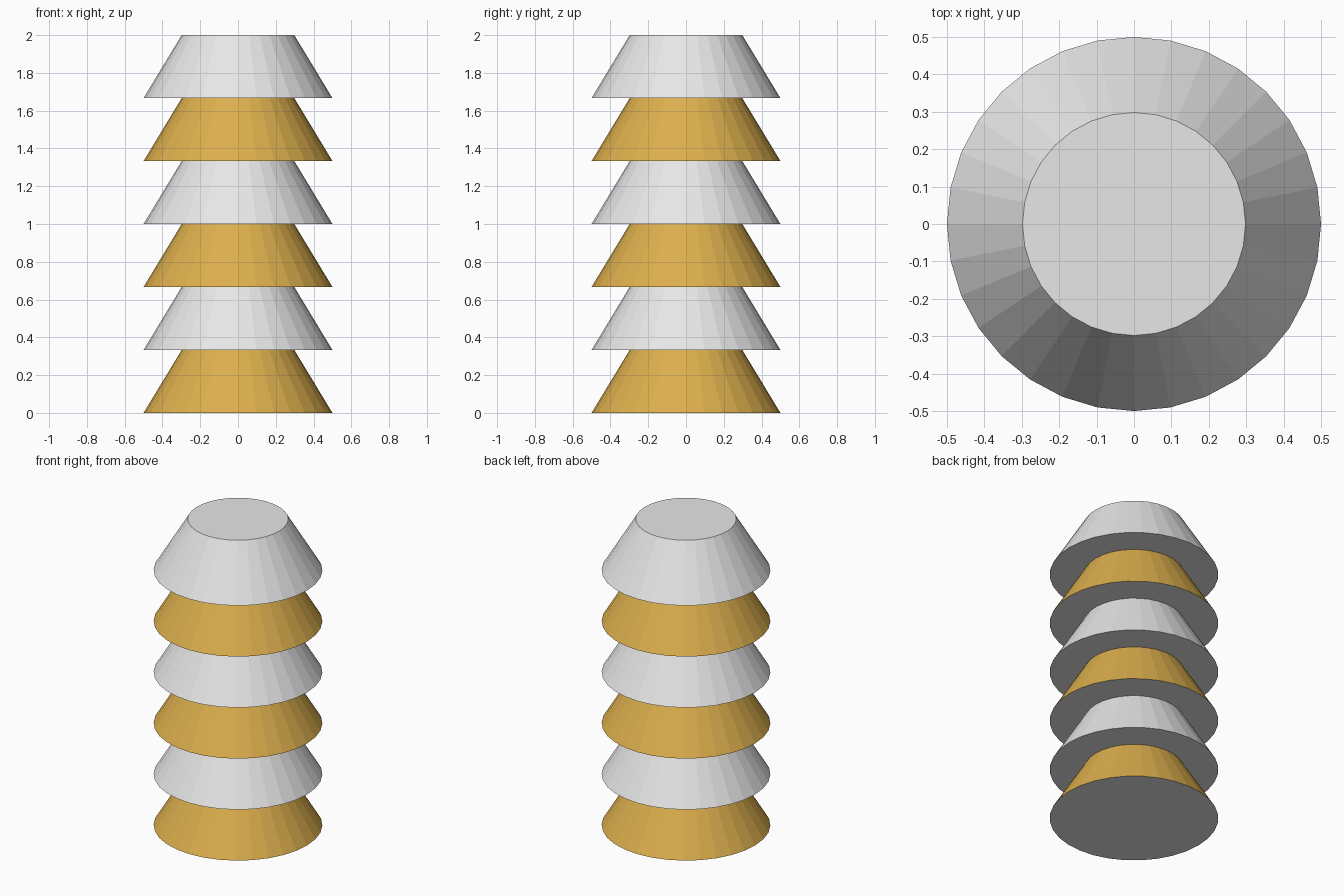
import bpy

if "Cube" in bpy.data.objects:
    bpy.data.objects.remove(bpy.data.objects["Cube"])

TIERS = 6
STEP = 2.0 / TIERS


def material(name, colour):
    m = bpy.data.materials.new(name)
    m.diffuse_color = (*colour, 1.0)
    m.use_nodes = True
    m.node_tree.nodes["Principled BSDF"].inputs["Base Color"].default_value = m.diffuse_color
    return m


white = material("light_grey", (0.8, 0.8, 0.8))
gold = material("gold", (0.72, 0.43, 0.075))

# Stack of flared tiers, gold and light grey in turn
for i in range(TIERS):
    bpy.ops.mesh.primitive_cone_add(vertices=32, radius1=0.5, radius2=0.298,
                                    depth=STEP, location=(0, 0, (i + 0.5) * STEP))
    tier = bpy.context.object
    tier.name = f"tier_{i + 1}"
    tier.data.materials.append(white)
    tier.data.materials.append(gold)
    # Only sloped sides of every other tier are gold; end caps stay grey
    for p in tier.data.polygons:
        p.material_index = 1 if i % 2 == 0 and abs(p.normal.z) < 0.9 else 0
